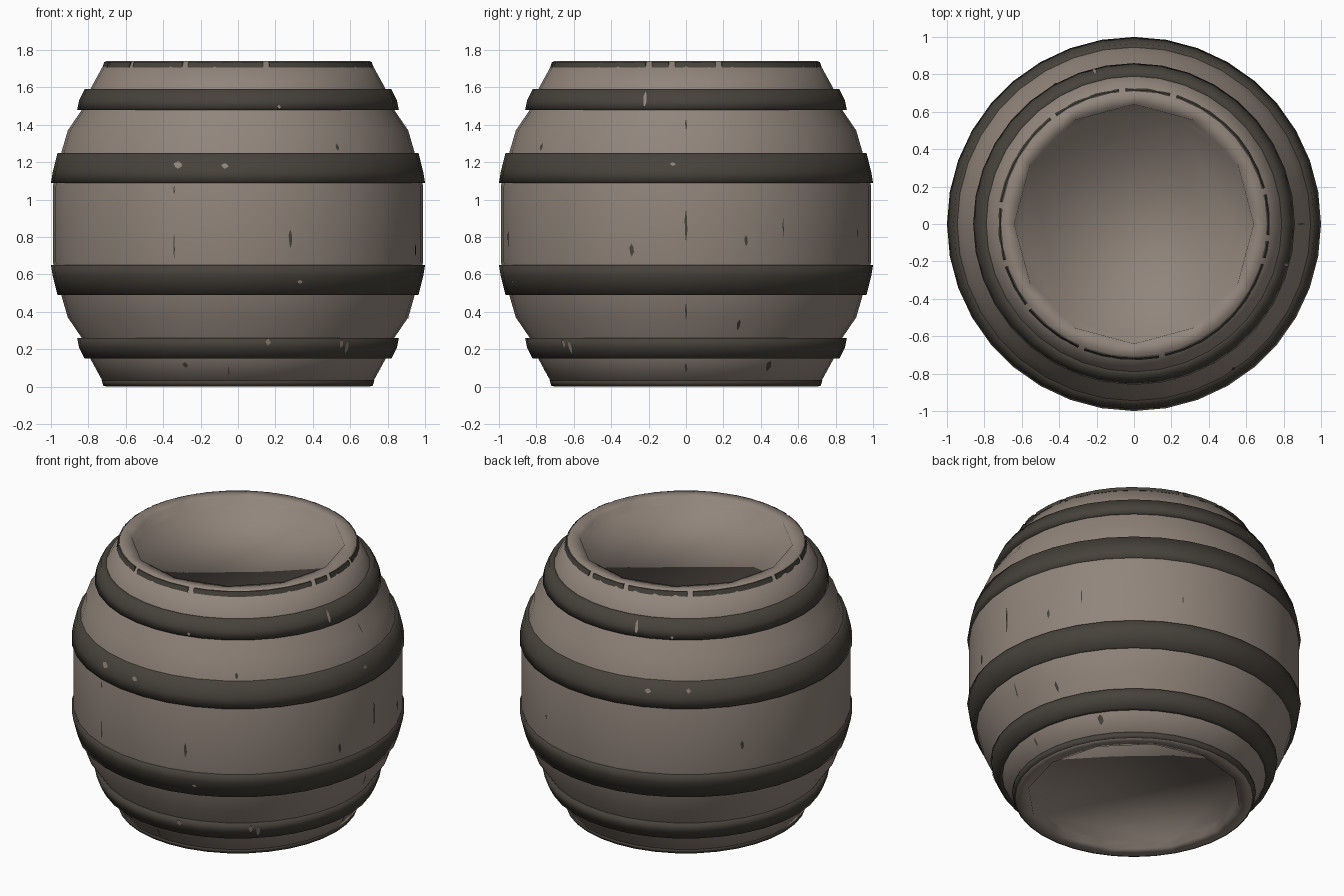
import bpy, bmesh, math

cube = bpy.data.objects.get("Cube")
if cube:
    bpy.data.objects.remove(cube)

SIDES = 36
MID = 0.87


def material(name, colour):
    m = bpy.data.materials.new(name)
    m.use_nodes = True
    m.diffuse_color = (*colour, 1)
    bsdf = next(n for n in m.node_tree.nodes if n.type == 'BSDF_PRINCIPLED')
    bsdf.inputs["Base Color"].default_value = (*colour, 1)
    bsdf.inputs["Roughness"].default_value = 0.8
    return m


wood = material("weathered wood", (0.285, 0.235, 0.198))
iron = material("dark iron", (0.062, 0.054, 0.043))


def facet(angle, sides):
    """Radius factor of a regular polygon with a corner at angle zero."""
    step = 2 * math.pi / sides
    return math.cos(step / 2) / math.cos(angle % step - step / 2)


def point(r, z, angle, sides=SIDES):
    r *= facet(angle, sides)
    return (r * math.cos(angle), r * math.sin(angle), z)


def mirrored(profile):
    return [(r, 2 * MID - z, *rest) for r, z, *rest in reversed(profile)]


def finish(name, bm, mat, smooth=40):
    bmesh.ops.recalc_face_normals(bm, faces=bm.faces)
    mesh = bpy.data.meshes.new(name)
    bm.to_mesh(mesh)
    bm.free()
    mesh.materials.append(mat)
    ob = bpy.data.objects.new(name, mesh)
    bpy.context.collection.objects.link(ob)
    bpy.ops.object.select_all(action='DESELECT')
    bpy.context.view_layer.objects.active = ob
    ob.select_set(True)
    bpy.ops.object.shade_smooth_by_angle(angle=math.radians(smooth))


def loft(name, rows, mat, smooth, cap=False):
    """Revolve rows of (radius, z, polygon sides); cap the ends or join them."""
    bm = bmesh.new()
    angles = [2 * math.pi * i / SIDES for i in range(SIDES)]
    rings = [[bm.verts.new(point(r, z, a, n)) for a in angles] for r, z, n in rows]
    pairs = list(zip(rings, rings[1:]))
    if cap:
        bm.faces.new(rings[0])
        bm.faces.new(rings[-1])
    else:
        pairs.append((rings[-1], rings[0]))
    for low, high in pairs:
        for i in range(SIDES):
            j = (i + 1) % SIDES
            bm.faces.new((low[i], low[j], high[j], high[i]))
    finish(name, bm, mat, smooth)


# Barrel body: bulging staves with a shallow recessed head at each end
upper = [(0.99, 1.07), (0.975, 1.15), (0.945, 1.25), (0.91, 1.37),
         (0.835, 1.48), (0.79, 1.59), (0.708, 1.74)]
outer = mirrored(upper) + upper
inner = [(0.64, 1.735, 12), (0.635, 1.69, 12)]
rows = mirrored(inner) + [(r, z, SIDES) for r, z in outer] + inner
loft("barrel_body", rows, wood, 100, cap=True)

# Iron hoops, mirrored about the middle
hoops = {"middle": [(1.0, 1.09), (0.99, 1.15), (0.965, 1.25)],
         "outer": [(0.86, 1.48), (0.85, 1.53), (0.82, 1.59)]}
surfaces = [outer]
for part, profile in hoops.items():
    for place, prof in (("upper", profile), ("lower", mirrored(profile))):
        back = [(r - 0.06, z) for r, z in reversed(prof)]
        loft(f"{place}_{part}_hoop", [(r, z, SIDES) for r, z in prof + back], iron, 120)
        surfaces.append(prof)

# Rim hoops: whole at the bottom, broken into strips at the top
rim = [(0.70, 1.708), (0.73, 1.706), (0.72, 1.735), (0.70, 1.738)]
loft("bottom_rim_hoop", [(r, z, SIDES) for r, z in mirrored(rim)], iron, 120)


def rim_strip(name, start, end):
    bm = bmesh.new()
    count = max(2, int((end - start) / 8))
    rings = []
    for i in range(count + 1):
        a = math.radians(start + (end - start) * i / count)
        rings.append([bm.verts.new(point(r, z, a)) for r, z in rim])
    for a, b in zip(rings, rings[1:]):
        for i in range(len(rim)):
            j = (i + 1) % len(rim)
            bm.faces.new((a[i], a[j], b[j], b[i]))
    bm.faces.new(rings[0])
    bm.faces.new(rings[-1])
    finish(name, bm, iron)


gaps = [14, 73, 95, 127, 172, 197, 218, 247, 282, 344, 354, 374]
for i, (a, b) in enumerate(zip(gaps, gaps[1:])):
    rim_strip(f"top_rim_strip_{i + 1}", a + 1.4, b - 1.4)


# Chips and cracks: thin flakes laid on the surface
def radius_at(z):
    best = 0
    for prof in surfaces:
        for (r0, z0), (r1, z1) in zip(prof, prof[1:]):
            if z0 <= z <= z1:
                best = max(best, r0 + (r1 - r0) * (z - z0) / (z1 - z0))
    return best


def chips(name, marks, facing, mat):
    outline = [(0, -1), (1, -0.3), (0.7, 0.5), (0, 1), (-1, 0.4), (-0.6, -0.5)]
    bm = bmesh.new()
    for offset, z, w, h in marks:
        r = radius_at(z)
        mid = math.radians(facing) + math.asin(offset / r)
        verts = []
        for u, v in outline:
            zz = z + v * h / 2
            verts.append(bm.verts.new(point(radius_at(zz) + 0.005, zz, mid + u * w / 2 / r)))
        bm.faces.new(verts)
    finish(name, bm, mat)


chips("front_cracks", [(-0.34, 0.75, 0.008, 0.15), (0.28, 0.79, 0.02, 0.1),
      (-0.34, 1.05, 0.008, 0.05), (0.53, 1.28, 0.02, 0.04),
      (-0.28, 0.115, 0.03, 0.03), (-0.05, 0.08, 0.008, 0.06)], -90, iron)
chips("front_chips", [(-0.32, 1.185, 0.05, 0.04), (-0.07, 1.18, 0.04, 0.03),
      (0.33, 0.56, 0.03, 0.02), (0.16, 0.24, 0.03, 0.04), (0.22, 1.495, 0.02, 0.02),
      (0.55, 0.23, 0.025, 0.05)], -90, wood)
chips("side_cracks", [(0, 0.86, 0.015, 0.18), (0, 1.4, 0.01, 0.06),
      (-0.29, 0.73, 0.025, 0.07), (0.32, 0.78, 0.02, 0.06), (0.28, 0.33, 0.02, 0.06),
      (0, 0.4, 0.01, 0.1), (0, 0.1, 0.015, 0.05), (0.44, 0.11, 0.035, 0.06)], 0, iron)
chips("side_chips", [(-0.22, 1.535, 0.02, 0.09), (-0.07, 1.19, 0.03, 0.02),
      (-0.62, 0.21, 0.025, 0.07)], 0, wood)
chips("back_cracks", [(-0.23, 0.85, 0.008, 0.1), (0.375, 0.82, 0.008, 0.05)], 45, iron)
chips("far_side_crack", [(0.17, 0.82, 0.025, 0.06)], 135, iron)
chips("far_side_chips", [(-0.39, 1.19, 0.04, 0.03), (-0.155, 1.2, 0.03, 0.03),
      (-0.43, 1.535, 0.02, 0.09), (-0.23, 1.495, 0.02, 0.02)], 135, wood)
